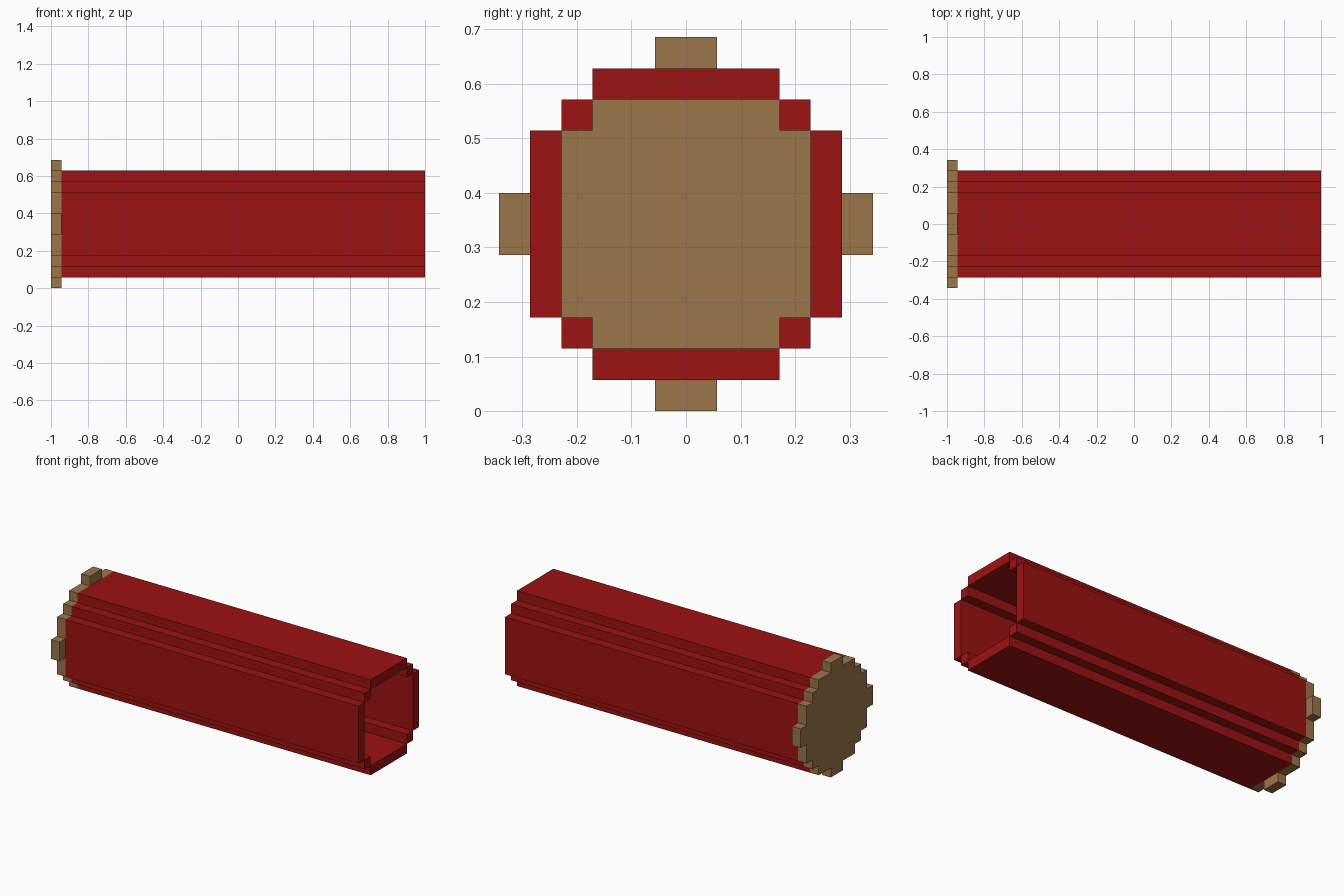
import bpy, bmesh

if "Cube" in bpy.data.objects:
    bpy.data.objects.remove(bpy.data.objects["Cube"])

U = 2 / 35           # one block of the grid the model follows
CZ = 6 * U           # height of the tube axis
X0, X1 = -1.0, 1.0


def material(name, rgb):
    m = bpy.data.materials.new(name)
    m.diffuse_color = (*rgb, 1)
    m.use_nodes = True
    m.node_tree.nodes["Principled BSDF"].inputs["Base Color"].default_value = m.diffuse_color
    return m


red = material("red_paper", (0.34, 0.006, 0.006))
tan = material("tan_card", (0.33, 0.18, 0.07))


def prism(name, outline, x_start, x_end, mat):
    """Extrude a (y, z) outline, given in blocks about the axis, along x."""
    bm = bmesh.new()
    face = bm.faces.new([bm.verts.new((x_start, y * U, CZ + z * U)) for y, z in outline])
    ext = bmesh.ops.extrude_face_region(bm, geom=[face])
    moved = [g for g in ext["geom"] if isinstance(g, bmesh.types.BMVert)]
    bmesh.ops.translate(bm, verts=moved, vec=(x_end - x_start, 0, 0))
    bmesh.ops.recalc_face_normals(bm, faces=bm.faces)
    me = bpy.data.meshes.new(name)
    bm.to_mesh(me)
    bm.free()
    me.materials.append(mat)
    ob = bpy.data.objects.new(name, me)
    bpy.context.collection.objects.link(ob)
    return ob


def rect(y0, y1, z0, z1):
    return [(y0, z0), (y1, z0), (y1, z1), (y0, z1)]


# End cap: stepped disc with four tabs, one quarter turned four times
quarter = [(6, -1), (6, 1), (5, 1), (5, 3), (4, 3), (4, 4), (3, 4), (3, 5), (1, 5)]
outline = []
for _ in range(4):
    outline += quarter
    quarter = [(-z, y) for y, z in quarter]
prism("end_cap", outline, X0, X0 + U, tan)

# Hollow tube: four flat walls and four corner rails, open at the far end
walls = {
    "right_wall": rect(4, 5, -3, 3),
    "left_wall": rect(-5, -4, -3, 3),
    "top_wall": rect(-3, 3, 4, 5),
    "bottom_wall": rect(-3, 3, -5, -4),
}
for name, shape in walls.items():
    prism(name, shape, X0 + U, X1, red)

for y in (-4, 3):
    for z in (-4, 3):
        prism("corner_rail", rect(y, y + 1, z, z + 1), X0 + U, X1, red)
